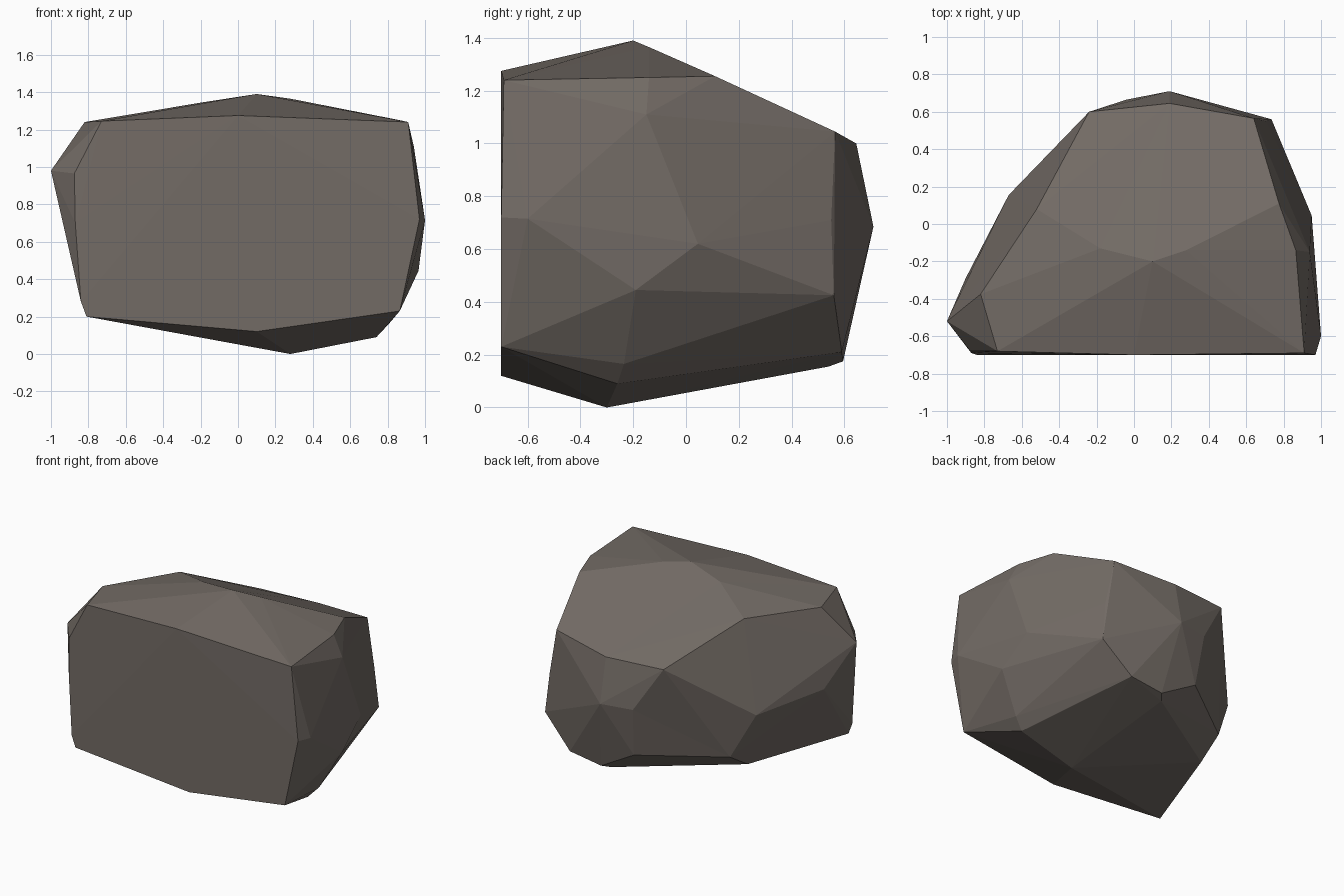
import bpy, bmesh
from mathutils import Vector

# Boulder corners, grouped by the side they belong to
front_rim = [(-.73, -.68, 1.245), (0, -.7, 1.275), (.91, -.69, 1.24), (.97, -.7, .72),
             (.865, -.7, .23), (.1, -.7, .12), (-.81, -.7, .2), (-.84, -.7, .28),
             (-.87, -.69, .7), (-.875, -.68, .965)]
top = [(.1, -.2, 1.39), (.28, -.14, 1.365), (-.18, -.13, 1.347), (-.6, -.12, 1.244),
       (-.52, .08, 1.25), (-.725, -.24, 1.235), (-.82, -.375, 1.24), (.775, .11, 1.255),
       (.865, -.14, 1.25)]
back = [(-.24, .6, 1.005), (.19, .645, 1.0), (.64, .565, 1.045), (.19, .71, .685),
        (-.04, .665, .685), (.735, .56, .425), (.705, .55, .71), (.515, .59, .21),
        (.263, .595, .175), (-.01, .61, .33)]
left = [(-1, -.52, .98), (-.9, -.29, .7), (-.67, .155, .62), (-.52, .24, .31)]
right = [(1, -.6, .715), (.965, -.19, .445), (.95, .045, .62), (.94, -.15, 1.11),
         (.81, -.235, .165)]
base = [(.28, -.3, 0), (.74, -.26, .09), (.22, .54, .155), (-.53, .05, .19),
        (-.52, -.29, .19)]

# Wrap a faceted skin around corners eased towards a sphere, then put the
# corners back, so that shallow hollows survive
centre, ease = Vector((0, -.05, .68)), .15
bm = bmesh.new()
home = {}
for p in front_rim + top + back + left + right + base:
    d = Vector(p) - centre
    v = bm.verts.new(centre + d * (1 - ease + ease * .9 / d.length))
    home[v] = Vector(p)
bmesh.ops.convex_hull(bm, input=list(bm.verts))
for v in list(bm.verts):
    if v.link_faces:
        v.co = home[v]
    else:
        bm.verts.remove(v)
bmesh.ops.recalc_face_normals(bm, faces=list(bm.faces))

mesh = bpy.data.meshes.new("boulder")
bm.to_mesh(mesh)
bm.free()

# Single brown-grey stone colour
stone = bpy.data.materials.new("brown grey stone")
stone.diffuse_color = (.17, .147, .13, 1)
mesh.materials.append(stone)
bpy.context.collection.objects.link(bpy.data.objects.new("boulder", mesh))
